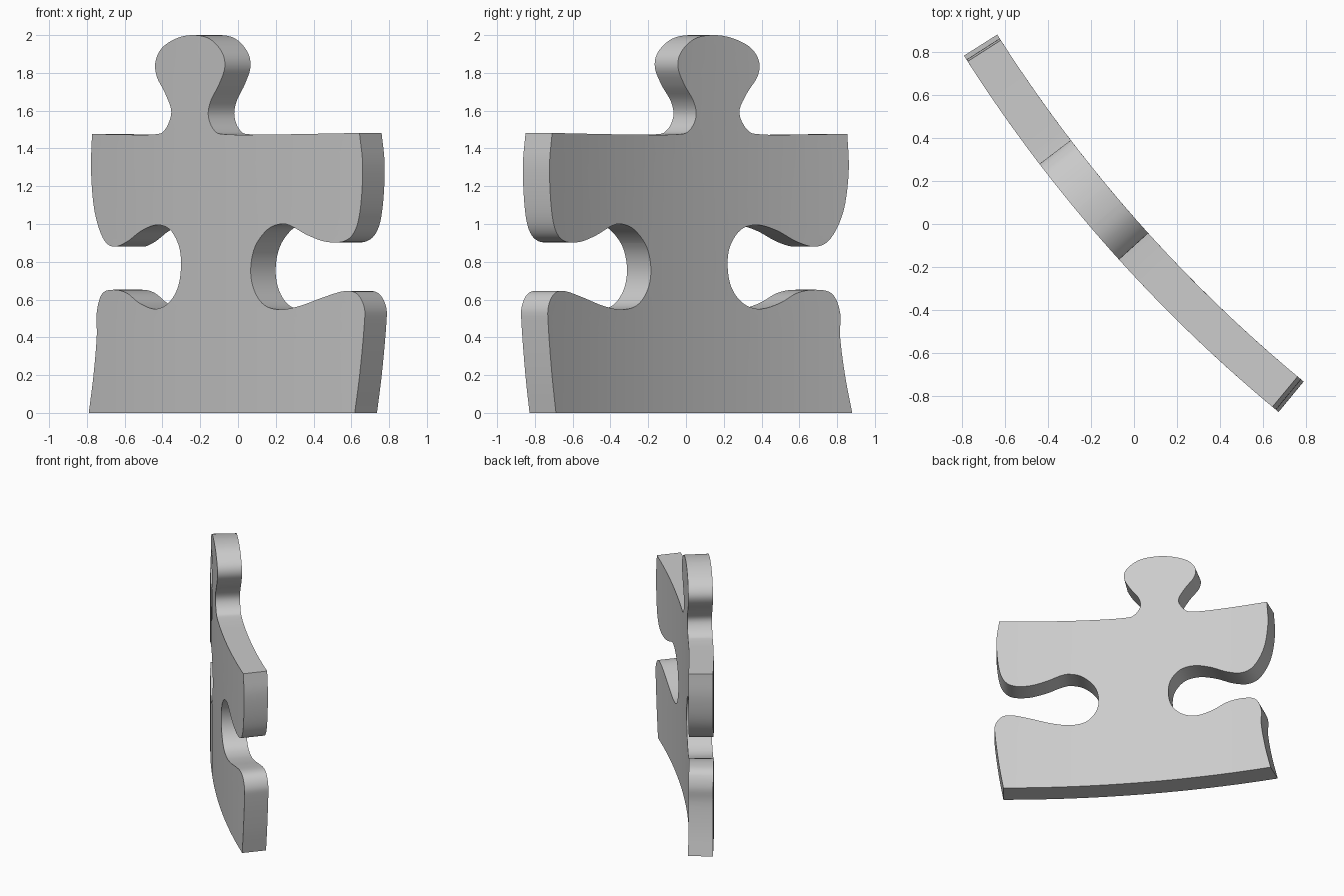
import bpy, bmesh
from math import acos, cos, sin, radians
from mathutils import Vector

cube = bpy.data.objects.get("Cube")
if cube:
    bpy.data.objects.remove(cube)

RADIUS, THICK = 7.0, 0.183
CENTRE = Vector((5.122, 4.53))   # axis of the bend, in plan

# Outline of the front face, one smooth run between each pair of sharp corners
left_side = [(-.79, 0), (-.765, .2), (-.748, .4), (-.748, .53), (-.72, .63), (-.66, .652),
             (-.59, .635), (-.52, .58), (-.44, .55), (-.37, .58), (-.32, .66), (-.302, .77),
             (-.312, .88), (-.36, .97), (-.43, .995), (-.51, .965), (-.59, .905), (-.66, .88),
             (-.715, .925), (-.76, 1.07), (-.778, 1.28), (-.773, 1.477)]
knob = [(-.773, 1.477), (-.6, 1.473), (-.45, 1.474), (-.39, 1.495), (-.353, 1.59),
        (-.385, 1.69), (-.43, 1.78), (-.437, 1.86), (-.4, 1.935), (-.32, 1.985),
        (-.235, 2), (-.15, 1.98), (-.085, 1.91), (-.07, 1.83), (-.1, 1.74), (-.145, 1.65),
        (-.157, 1.57), (-.125, 1.495), (-.06, 1.474), (.2, 1.474), (.643, 1.482)]
right_side = [(.643, 1.482), (.66, 1.31), (.65, 1.1), (.622, .97), (.565, .91), (.47, .905),
              (.37, .94), (.28, .99), (.225, 1), (.155, .97), (.09, .88), (.067, .76),
              (.085, .65), (.14, .57), (.225, .547), (.33, .567), (.46, .615), (.565, .645),
              (.63, .63), (.668, .56), (.668, .46), (.645, .21), (.618, 0)]


def smooth_run(points, steps=5):
    """Spline through the points, leaving out the last one."""
    p = [Vector(q) for q in points]
    p = [2 * p[0] - p[1]] + p + [2 * p[-1] - p[-2]]
    run = []
    for a, b, c, d in zip(p, p[1:], p[2:], p[3:]):
        for i in range(steps):
            t = i / steps
            run.append(b + (c - a) * t / 2 + (a - 2.5 * b + 2 * c - d / 2) * t**2
                       + (1.5 * (b - c) + (d - a) / 2) * t**3)
    return run


def arc_length(x):
    """Distance along the bent front surface at which it has this x."""
    return RADIUS * acos((CENTRE.x - x) / RADIUS)


outline = smooth_run(left_side) + smooth_run(knob) + smooth_run(right_side)
outline.append(Vector(right_side[-1]))

# Flat sheet in unrolled space: x runs along the arc, y is the depth
bm = bmesh.new()
sheet = bm.faces.new([bm.verts.new((arc_length(p.x), 0, p.y)) for p in outline])
sheet.normal_update()
bmesh.ops.triangulate(bm, faces=[sheet])

# Slice into upright strips so that the sheet can bend
start, end = arc_length(-.79), arc_length(.668)
STRIPS = 20
for i in range(1, STRIPS):
    at = start + (end - start) * i / STRIPS
    bmesh.ops.bisect_plane(bm, geom=bm.verts[:] + bm.edges[:] + bm.faces[:],
                           plane_co=(at, 0, 0), plane_no=(1, 0, 0), dist=1e-5)

# Thicken, then bend about the upright axis
grown = bmesh.ops.extrude_face_region(bm, geom=bm.faces[:], use_keep_orig=True)
for v in grown["geom"]:
    if isinstance(v, bmesh.types.BMVert):
        v.co.y = THICK
for v in bm.verts:
    angle, r = v.co.x / RADIUS, RADIUS - v.co.y
    v.co = (CENTRE.x - r * cos(angle), CENTRE.y - r * sin(angle), v.co.z)
bmesh.ops.recalc_face_normals(bm, faces=bm.faces[:])

mesh = bpy.data.meshes.new("puzzle_piece")
bm.to_mesh(mesh)
bm.free()
piece = bpy.data.objects.new("puzzle_piece", mesh)
bpy.context.collection.objects.link(piece)

# Plain grey
grey = bpy.data.materials.new("grey")
grey.use_nodes = True
colour = (.6, .6, .6, 1)
grey.diffuse_color = colour
grey.node_tree.nodes["Principled BSDF"].inputs["Base Color"].default_value = colour
mesh.materials.append(grey)

# Smooth shading with crisp rims
bpy.ops.object.select_all(action="DESELECT")
piece.select_set(True)
bpy.context.view_layer.objects.active = piece
bpy.ops.object.shade_smooth_by_angle(angle=radians(35))
